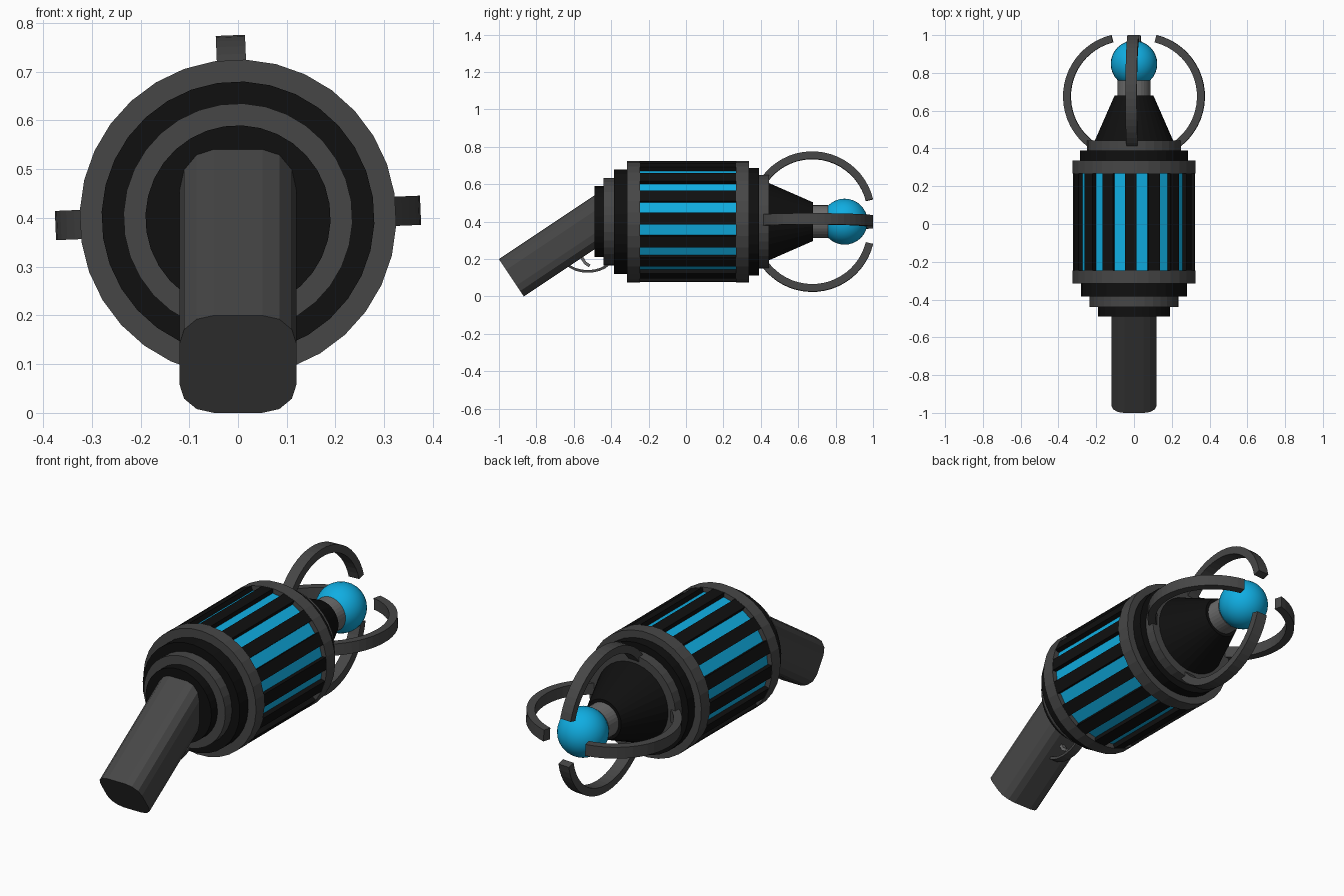
import bpy, bmesh, math
from mathutils import Vector

if "Cube" in bpy.data.objects:
    bpy.data.objects.remove(bpy.data.objects["Cube"])

AXIS_Z = 0.40          # height of the barrel axis
PHASE = math.radians(8.2)
STEP = math.tau / 32


def material(name, rgb):
    m = bpy.data.materials.new(name)
    m.diffuse_color = (*rgb, 1)
    m.use_nodes = True
    m.node_tree.nodes["Principled BSDF"].inputs["Base Color"].default_value = m.diffuse_color
    return m


GREY = material("dark grey", (0.062, 0.062, 0.062))
BLACK = material("near black", (0.005, 0.005, 0.005))
BLUE = material("bright blue", (0.005, 0.42, 0.76))
STEEL = material("mid grey", (0.15, 0.15, 0.15))


def finish(name, bm, mat, smooth=False):
    bmesh.ops.recalc_face_normals(bm, faces=bm.faces)
    me = bpy.data.meshes.new(name)
    bm.to_mesh(me)
    bm.free()
    me.materials.append(mat)
    for p in me.polygons:
        p.use_smooth = smooth
    ob = bpy.data.objects.new(name, me)
    bpy.context.collection.objects.link(ob)
    return ob


def loft(bm, sections):
    """Skin a list of matching closed sections and cap both ends."""
    rows = [[bm.verts.new(p) for p in s] for s in sections]
    n = len(rows[0])
    for a, b in zip(rows, rows[1:]):
        for i in range(n):
            j = (i + 1) % n
            bm.faces.new((a[i], a[j], b[j], b[i]))
    bm.faces.new(rows[0])
    bm.faces.new(rows[-1])


def polar(r, a, y):
    return Vector((r * math.sin(a), y, AXIS_Z + r * math.cos(a)))


def ring(r, y):
    return [polar(r, PHASE + STEP * (i + 0.5), y) for i in range(32)]


def drum(name, y0, y1, r0, mat, r1=None):
    bm = bmesh.new()
    loft(bm, [ring(r0, y0), ring(r0 if r1 is None else r1, y1)])
    return finish(name, bm, mat)


# Barrel and stepped end discs
drum("rear_disc_small", -0.49, -0.44, 0.19, BLACK)
drum("rear_disc_medium", -0.44, -0.385, 0.235, GREY)
drum("rear_disc_large", -0.385, -0.315, 0.28, BLACK)
drum("rear_band", -0.315, -0.246, 0.325, GREY)
drum("glowing_core", -0.25, 0.27, 0.30, BLUE)
drum("front_band", 0.267, 0.337, 0.325, GREY)
drum("front_disc_large", 0.337, 0.39, 0.287, BLACK)
drum("front_disc_small", 0.39, 0.443, 0.25, GREY)
drum("nose_cone", 0.443, 0.68, 0.207, BLACK, 0.103)
drum("neck", 0.68, 0.76, 0.088, STEEL)

# Black bars between the blue strips
bm = bmesh.new()
for k in range(16):
    a0 = PHASE + STEP * (2 * k + 0.5)
    a1 = a0 + STEP
    loft(bm, [[polar(0.29, a0, y), polar(0.324, a0, y),
               polar(0.324, a1, y), polar(0.29, a1, y)] for y in (-0.247, 0.268)])
finish("barrel_bars", bm, BLACK)

# Ball at the tip
bm = bmesh.new()
bmesh.ops.create_uvsphere(bm, u_segments=32, v_segments=16, radius=0.123)
bmesh.ops.translate(bm, verts=bm.verts, vec=(0, 0.848, AXIS_Z))
finish("tip_ball", bm, BLUE, True)

# Four curved prongs round the ball
for k, side in enumerate(("top", "right", "bottom", "left")):
    a = math.radians(90 * k - 2.4)
    out = Vector((math.sin(a), 0, math.cos(a)))
    tan = Vector((math.cos(a), 0, -math.sin(a)))
    sections = []
    for i in range(21):
        t = math.radians(13.8 + (144 - 13.8) * i / 20)
        sections.append([Vector((0, 0.675 + r * math.cos(t), AXIS_Z))
                         + out * (0.04 + r * math.sin(t)) + tan * w
                         for r, w in ((0.295, -0.03), (0.335, -0.03),
                                      (0.335, 0.03), (0.295, 0.03))])
    bm = bmesh.new()
    loft(bm, sections)
    finish(side + "_prong", bm, GREY)

# Slanted grip with rounded corners
along = Vector((0, 0.832, 0.555))
up = Vector((0, -0.555, 0.832))
end = Vector((0, -0.934, 0.1))
H, B = 0.12, 0.07
profile = []
for q, (sx, sz) in enumerate(((1, 1), (-1, 1), (-1, -1), (1, -1))):
    for i in range(4):
        t = math.radians(90 * q + 30 * i)
        profile.append((sx * (H - B) + B * math.cos(t), sz * (H - B) + B * math.sin(t)))
bm = bmesh.new()
loft(bm, [[end + along * d + Vector((x, 0, 0)) + up * z for x, z in profile]
          for d in (0, 0.66)])
finish("grip", bm, GREY)


def strap(name, path, half_w, thick, mat):
    """Flat strip following a path in the side plane."""
    pts = [Vector((0, y, z)) for y, z in path]
    secs = []
    for i, p in enumerate(pts):
        d = (pts[min(i + 1, len(pts) - 1)] - pts[max(i - 1, 0)]).normalized()
        n = Vector((0, -d.z, d.y)) * thick / 2
        w = Vector((half_w, 0, 0))
        secs.append([p - w - n, p + w - n, p + w + n, p - w + n])
    bm = bmesh.new()
    loft(bm, secs)
    finish(name, bm, mat)


# Trigger guard and trigger
strap("trigger_guard", [(-0.525 + 0.13 * math.cos(math.radians(t)),
                         0.215 + 0.081 * math.sin(math.radians(t)))
                        for t in range(180, 361, 15)], 0.022, 0.014, GREY)
strap("trigger", [(-0.57, 0.24), (-0.555, 0.205), (-0.54, 0.18), (-0.515, 0.163)],
      0.012, 0.016, STEEL)
